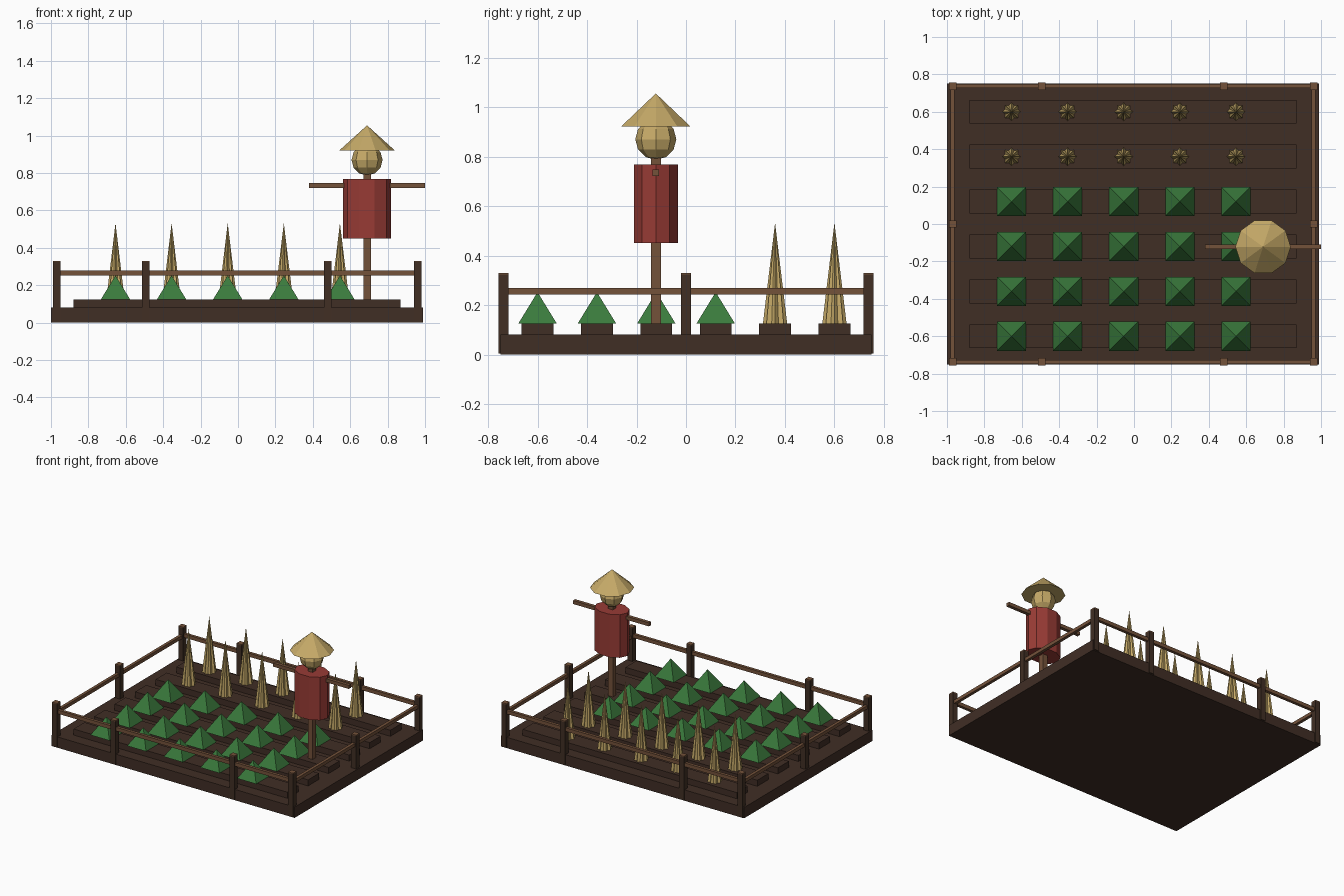
import bpy, bmesh, math
from mathutils import Matrix

if "Cube" in bpy.data.objects:
    bpy.data.objects.remove(bpy.data.objects["Cube"])


def material(name, hex_colour):
    lin = []
    for i in (0, 2, 4):
        c = int(hex_colour[i:i + 2], 16) / 255
        lin.append(c / 12.92 if c <= 0.04045 else ((c + 0.055) / 1.055) ** 2.4)
    m = bpy.data.materials.new(name)
    m.diffuse_color = (*lin, 1)
    m.use_nodes = True
    m.node_tree.nodes["Principled BSDF"].inputs["Base Color"].default_value = m.diffuse_color
    return m


SOIL = material("dark_soil", "402e25")
POST = material("dark_wood", "412f24")
WOOD = material("brown_wood", "74523a")
LEAF = material("leaf_green", "3a7a3c")
STRAW = material("straw", "c6aa68")
RED = material("red_cloth", "983b35")


def finish(name, bm, mat):
    bmesh.ops.recalc_face_normals(bm, faces=bm.faces)
    mesh = bpy.data.meshes.new(name)
    bm.to_mesh(mesh)
    bm.free()
    mesh.materials.append(mat)
    ob = bpy.data.objects.new(name, mesh)
    bpy.context.collection.objects.link(ob)
    return ob


def box(name, x0, x1, y0, y1, z0, z1, mat):
    bm = bmesh.new()
    m = (Matrix.Translation(((x0 + x1) / 2, (y0 + y1) / 2, (z0 + z1) / 2))
         @ Matrix.Diagonal((x1 - x0, y1 - y0, z1 - z0, 1)))
    bmesh.ops.create_cube(bm, size=1, matrix=m)
    return finish(name, bm, mat)


def ring_solid(name, x, y, z0, z1, radii, mat, top=0, sy=1, turn=0):
    """Prism (top=1) or cone (top=0); the radii run around the outline."""
    bm = bmesh.new()
    n = len(radii)

    def ring(scale, z):
        return [bm.verts.new((x + r * scale * math.cos(turn + math.tau * i / n),
                              y + r * scale * sy * math.sin(turn + math.tau * i / n), z))
                for i, r in enumerate(radii)]
    low = ring(1, z0)
    bm.faces.new(low)
    if top:
        high = ring(top, z1)
        bm.faces.new(high)
        for i in range(n):
            j = (i + 1) % n
            bm.faces.new((low[i], low[j], high[j], high[i]))
    else:
        tip = bm.verts.new((x, y, z1))
        for i in range(n):
            bm.faces.new((low[i], low[(i + 1) % n], tip))
    return finish(name, bm, mat)


# Ground slab and planting beds
box("ground_slab", -1, 0.988, -0.75, 0.75, 0, 0.08, SOIL)
rows = [-0.6 + 0.24 * i for i in range(6)]
cols = [-0.655 + 0.3 * i for i in range(5)]
for y in rows:
    box("planting_bed", -0.88, 0.87, y - 0.064, y + 0.064, 0.07, 0.125, SOIL)

# Crops: four rows of leafy pyramids, two rows of fluted grain sheaves
for i, y in enumerate(rows):
    for x in cols:
        if i < 4:
            ring_solid("leafy_plant", x, y, 0.125, 0.252, [0.11] * 4, LEAF,
                       turn=math.pi / 4)
        else:
            ring_solid("grain_sheaf", x, y, 0.125, 0.533, [0.049, 0.036] * 8, STRAW)

# Fence posts with lighter cut tops
spots = [(x, s * 0.737) for x in (-0.97, -0.493, 0.48, 0.96) for s in (-1, 1)]
spots += [(-0.97, 0), (0.96, 0)]
for x, y in spots:
    box("fence_post", x - 0.02, x + 0.02, y - 0.02, y + 0.02, 0.005, 0.323, POST)
    box("post_top", x - 0.02, x + 0.02, y - 0.02, y + 0.02, 0.323, 0.33, WOOD)

# Fence rails
for y in (-0.737, 0.737):
    box("long_rail", -0.97, 0.96, y - 0.011, y + 0.011, 0.251, 0.278, WOOD)
for x in (-0.97, 0.96):
    box("side_rail", x - 0.011, x + 0.011, -0.737, 0.737, 0.243, 0.268, WOOD)

# Scarecrow
sx, sy = 0.69, -0.122
box("scarecrow_pole", sx - 0.02, sx + 0.02, sy - 0.02, sy + 0.02, 0.1, 0.82, WOOD)
box("scarecrow_arms", 0.38, 1.0, sy - 0.0125, sy + 0.0125, 0.721, 0.747, WOOD)
ring_solid("scarecrow_coat", sx, sy, 0.45, 0.768, [0.128] * 10, RED, top=1, sy=0.73)
bm = bmesh.new()
bmesh.ops.create_uvsphere(bm, u_segments=8, v_segments=6, radius=0.083,
                          matrix=Matrix.Translation((sx, sy, 0.87)))
finish("scarecrow_head", bm, STRAW)
ring_solid("straw_hat", sx, sy, 0.921, 1.055, [0.148] * 10, STRAW)
